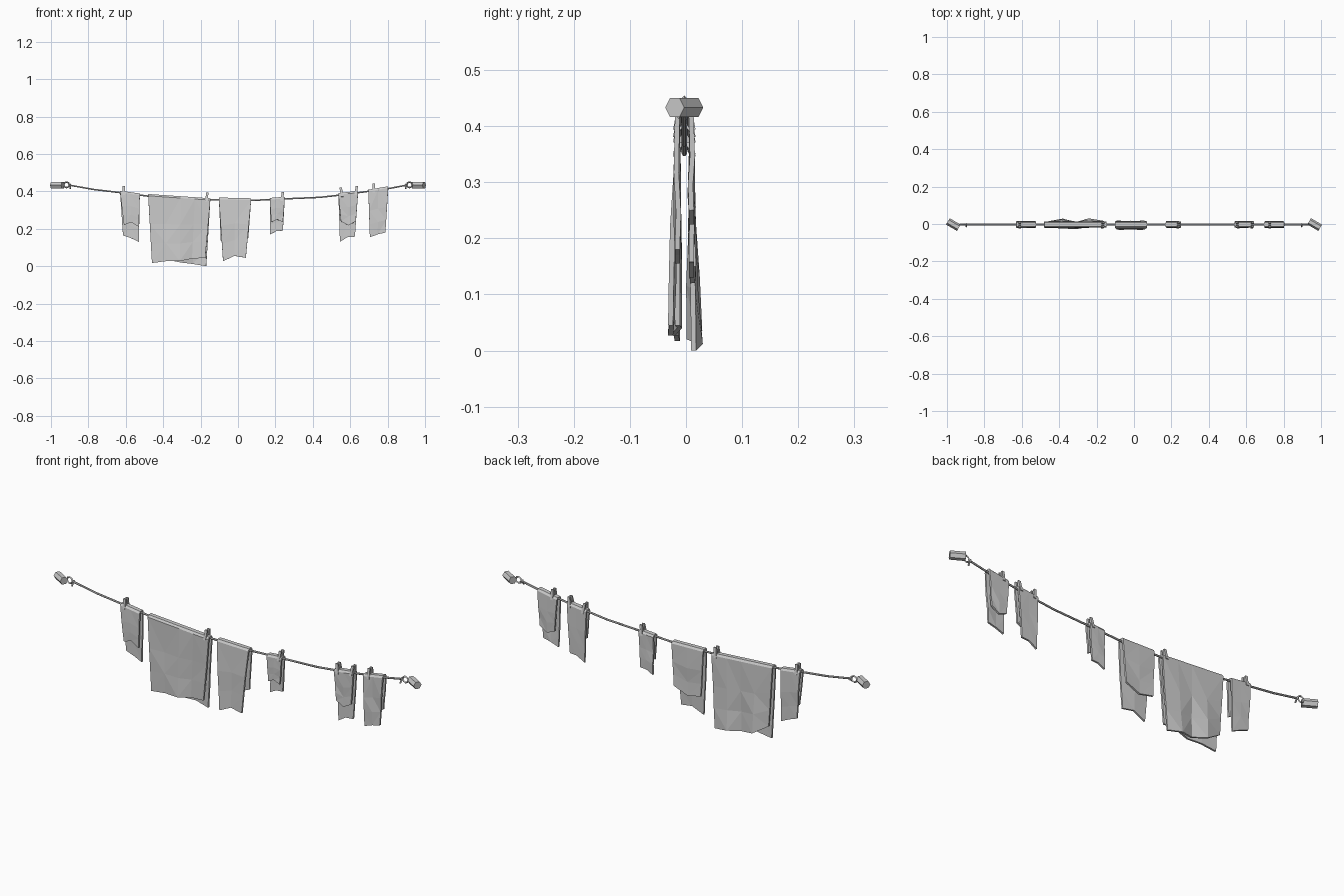
import bpy, bmesh, random
from math import pi
from mathutils import Vector

if "Cube" in bpy.data.objects:
    bpy.data.objects.remove(bpy.data.objects["Cube"])

random.seed(4)
YC = -0.003  # depth of the line

ROPE = [(-.90, .433), (-.77, .41), (-.635, .394), (-.475, .374), (-.31, .362),
        (-.15, .355), (.06, .351), (.25, .36), (.435, .368), (.545, .38),
        (.65, .394), (.80, .414), (.90, .433)]


def rope_z(x):
    for (xa, za), (xb, zb) in zip(ROPE, ROPE[1:]):
        if xa <= x <= xb:
            return za + (zb - za) * (x - xa) / (xb - xa)
    return .433


def add_mesh(name, bm):
    bmesh.ops.recalc_face_normals(bm, faces=bm.faces)
    me = bpy.data.meshes.new(name)
    bm.to_mesh(me)
    bm.free()
    ob = bpy.data.objects.new(name, me)
    bpy.context.collection.objects.link(ob)
    return ob


def cloth(name, top, front, back, ztop, fx=None, bx=None, fdy=None, bdy=None,
          power=1.5, us=(0, .5, 1), thick=.009):
    """Cloth draped over the line; front/back list hem heights per column."""
    n = len(us)
    fdy, bdy = fdy or [0] * n, bdy or [0] * n
    fx, bx = fx or top, bx or top
    steps = [1, .72, .42, 0]
    bm = bmesh.new()
    rows = []

    def mix(r, u):
        return r[0] + (r[1] - r[0]) * u

    def side(hem, xr, dys, y, ts):
        for t in ts:
            row = []
            for i, u in enumerate(us):
                x = mix(top, u) * (1 - t) + mix(xr, u) * t
                zt = mix(ztop, u) - .01
                j = random.uniform(-.0025, .0025) if 0 < t < 1 else 0
                row.append(bm.verts.new((x, y + dys[i] * t ** power + j,
                                         zt + (hem[i] - zt) * t)))
            rows.append(row)

    side(front, fx, fdy, -.0155, steps)
    for y in (-.011, .005):
        rows.append([bm.verts.new((mix(top, u), y, mix(ztop, u) - .003)) for u in us])
    side(back, bx, bdy, .0095, steps[::-1])
    for a, b in zip(rows, rows[1:]):
        for i in range(n - 1):
            if random.random() < .5:
                bm.faces.new((a[i], a[i + 1], b[i + 1]))
                bm.faces.new((a[i], b[i + 1], b[i]))
            else:
                bm.faces.new((a[i], a[i + 1], b[i]))
                bm.faces.new((a[i + 1], b[i + 1], b[i]))
    ob = add_mesh(name, bm)
    m = ob.modifiers.new("thickness", 'SOLIDIFY')
    m.thickness, m.offset = thick, 0


# Rope
cu = bpy.data.curves.new("rope", 'CURVE')
cu.dimensions = '3D'
cu.bevel_depth, cu.bevel_resolution, cu.use_fill_caps = .0047, 1, True
sp = cu.splines.new('POLY')
sp.points.add(len(ROPE) - 1)
for p, (x, z) in zip(sp.points, ROPE):
    p.co = (x, YC, z, 1)
sp.use_smooth = False
bpy.context.collection.objects.link(bpy.data.objects.new("rope", cu))

# Hanging cloths, left to right
cloth("small_towel_left", (-.63, -.525), [.22, .235, .21], [.165, .15, .13],
      (.402, .388), (-.61, -.53), (-.615, -.53))
cloth("large_sheet", (-.48, -.148), [.017, .027, .027, .04, .045],
      [.085, .035, .02, .012, 0], (.385, .362), (-.46, -.175), (-.46, -.17),
      fdy=[0, -.002, -.008, .004, 0], bdy=[0, .015, -.004, .016, .004],
      us=(0, .27, .52, .75, 1))
cloth("medium_towel", (-.102, .07), [.027, .055, .045], [.135, .12, .15],
      (.366, .362), (-.08, .042), (-.092, .055), fdy=[-.012, -.009, -.012],
      bdy=[.004, .002, .004], power=.7)
cloth("small_cloth", (.17, .25), [.235, .25, .235], [.17, .188, .19],
      (.364, .37), (.178, .24), (.172, .24))
cloth("small_towel_right", (.537, .642), [.24, .218, .24], [.13, .155, .158],
      (.39, .402), (.55, .63), (.545, .625))
cloth("end_towel", (.697, .803), [.155, .17, .18], [.24, .225, .25],
      (.408, .426), (.705, .788), (.71, .79))


# Clothes pegs: two leaning prongs each
def peg(i, x, lean):
    z = rope_z(x)
    bm = bmesh.new()
    for s in (-1, 1):
        prof = [(.014, z - .012), (.020, z - .010), (.0155, z + .014),
                (.0125, z + .038), (.005, z + .038), (.003, z + .012)]
        loops = [[bm.verts.new((x + dx + lean * (pz - z), YC + s * py, pz))
                  for py, pz in prof] for dx in (-.0065, .0065)]
        bm.faces.new(loops[0])
        bm.faces.new(loops[1])
        for k in range(6):
            q = (k + 1) % 6
            bm.faces.new((loops[0][k], loops[0][q], loops[1][q], loops[1][k]))
    add_mesh(f"peg_{i}", bm)


for i, (x, lean) in enumerate([(-.61, 0), (-.168, .1), (.235, .15),
                               (.555, -.15), (.63, .15), (.725, 0)]):
    peg(i + 1, x, lean)

# End anchors: hexagonal rod, ring, knot and loose tail on both sides
for s, tag in ((-1, "left"), (1, "right")):
    bpy.ops.mesh.primitive_cylinder_add(vertices=6, radius=.0195, depth=.068,
                                        location=(s * .966, YC, .433),
                                        rotation=(0, pi / 2, 0))
    ob = bpy.context.object
    ob.name = "end_rod_" + tag
    zs = [(ob.matrix_basis @ v.co).z for v in ob.data.vertices]
    if max(zs) - min(zs) < .037:  # a corner points up
        ob.rotation_euler = (pi / 6, pi / 2, 0)
    bpy.ops.mesh.primitive_torus_add(major_segments=8, minor_segments=4,
                                     major_radius=.015, minor_radius=.0045,
                                     location=(s * .917, YC, .435),
                                     rotation=(pi / 2, 0, 0))
    bpy.context.object.name = "ring_" + tag
    bpy.ops.mesh.primitive_torus_add(major_segments=6, minor_segments=4,
                                     major_radius=.006, minor_radius=.004,
                                     location=(s * .897, YC, .432),
                                     rotation=(0, pi / 2, 0))
    bpy.context.object.name = "knot_" + tag
    bpy.ops.mesh.primitive_cylinder_add(vertices=6, radius=.004, depth=.022,
                                        location=(s * .897, YC - .006, .424),
                                        rotation=(-.6, 0, 0))
    bpy.context.object.name = "rope_tail_" + tag
